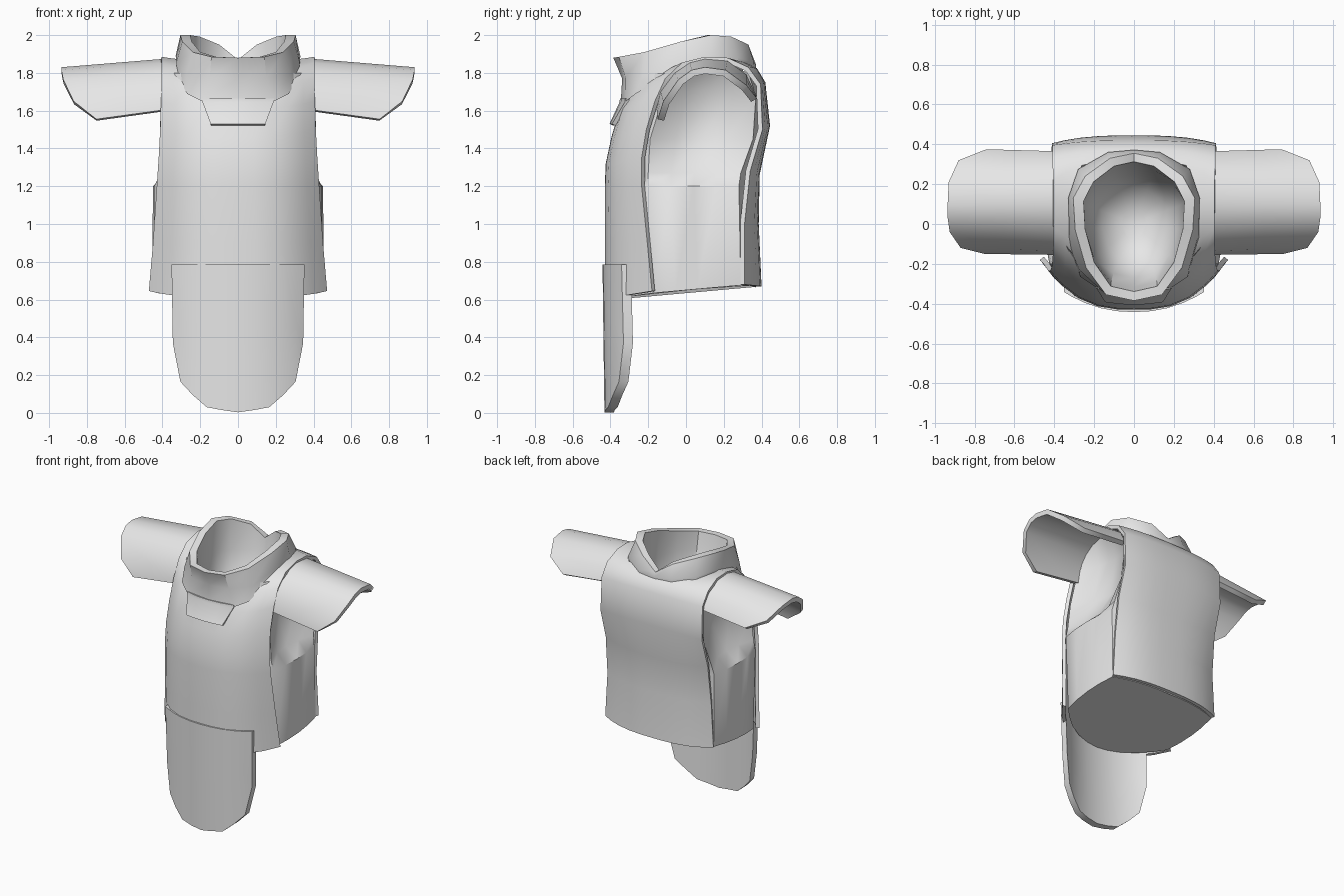
import bpy, bmesh, math

cube = bpy.data.objects.get("Cube")
if cube:
    bpy.data.objects.remove(cube, do_unlink=True)

grey = bpy.data.materials.new("plain grey")
grey.use_nodes = True
grey.diffuse_color = (0.8, 0.8, 0.8, 1)
grey.node_tree.nodes["Principled BSDF"].inputs["Base Color"].default_value = (0.8, 0.8, 0.8, 1)


def loft(name, rows, wrap=False, cap_start=False, cap_end=False,
         skip=None, thick=0, mirror=False):
    """Skin equal-length rows of points; optional hole, caps, thickness, mirror."""
    bm = bmesh.new()
    vs = [[bm.verts.new(p) for p in row] for row in rows]
    n = len(rows[0])
    for i in range(len(rows) - 1):
        for j in range(n if wrap else n - 1):
            if skip and skip(i, j):
                continue
            k = (j + 1) % n
            bm.faces.new((vs[i][j], vs[i][k], vs[i + 1][k], vs[i + 1][j]))
    if cap_start:
        bm.faces.new(vs[0][::-1])
    if cap_end:
        bm.faces.new(vs[-1])
    loose = [v for v in bm.verts if not v.link_faces]
    bmesh.ops.delete(bm, geom=loose, context='VERTS')
    mesh = bpy.data.meshes.new(name)
    bm.to_mesh(mesh)
    bm.free()
    mesh.materials.append(grey)
    ob = bpy.data.objects.new(name, mesh)
    bpy.context.collection.objects.link(ob)
    bpy.ops.object.select_all(action='DESELECT')
    ob.select_set(True)
    bpy.context.view_layer.objects.active = ob
    # Apply the thickness first so that its rim edges become sharp
    if thick:
        m = ob.modifiers.new("thickness", 'SOLIDIFY')
        m.thickness, m.offset = thick, -1
        bpy.ops.object.modifier_apply(modifier=m.name)
    bpy.ops.object.shade_smooth_by_angle(angle=math.radians(38))
    if mirror:
        m = ob.modifiers.new("mirror", 'MIRROR')
        m.use_mirror_merge = False


def mix(a, b, t):
    return a + (b - a) * t


U = [-1, -.85, -.65, -.42, -.2, 0, .2, .42, .65, .85, 1]

# Vest shell: runs from the front hem over the shoulders to the back hem
# (edge x, edge y, edge z, centre y, centre z)
path = [
    (.472, -.18, .645, -.43, .605), (.45, -.205, .9, -.43, .9),
    (.43, -.235, 1.2, -.43, 1.2), (.42, -.235, 1.35, -.425, 1.32),
    (.412, -.21, 1.5, -.395, 1.46), (.408, -.165, 1.65, -.35, 1.61),
    (.405, -.11, 1.77, -.27, 1.72), (.405, -.02, 1.855, -.14, 1.80),
    (.405, .10, 1.885, .08, 1.86), (.405, .22, 1.88, .325, 1.85),
    (.41, .33, 1.83, .375, 1.825), (.41, .395, 1.74, .42, 1.75),
    (.412, .405, 1.5, .445, 1.52), (.415, .34, 1.28, .39, 1.26),
    (.422, .31, 1.0, .385, 1.0), (.44, .31, .68, .40, .67)]
shell = [[(u * ex, mix(cy, ey, abs(u) ** 2.8), mix(cz, ez, abs(u) ** 2.8)) for u in U]
         for ex, ey, ez, cy, cz in path]
loft("vest_shell", shell, thick=.025,  # neck hole, narrower at the front
     skip=lambda i, j: (6 <= i <= 8 and 2 <= j <= 7) or (i == 5 and 3 <= j <= 6))

# Inner body: bulging side panels below, dished arm sockets above
# (z, half width, front edge y, front centre y, back edge y, back centre y, side bulge, rise)
levels = [
    (.65, .43, -.17, -.39, .29, .37, .025, 0), (1.2, .425, -.20, -.39, .28, .35, .025, 0),
    (1.27, .41, -.20, -.38, .29, .36, -.05, 0), (1.45, .395, -.19, -.35, .355, .40, -.12, 0),
    (1.68, .39, -.12, -.30, .37, .41, -.12, .03), (1.80, .385, -.04, -.325, .33, .36, 0, .05)]
body = []
for n, (z, a, ef, cf, eb, cb, bulge, rise) in enumerate(levels):
    side = [(a + bulge * w, mix(ef, eb, t), z + rise * w)
            for t, w in ((.25, .75), (.5, 1), (.75, .75))]
    ring = [(u * a, mix(cf, ef, abs(u) ** 2.2), z) for u in U] + side
    ring += [(u * a, mix(cb, eb, abs(u) ** 2.2), z) for u in reversed(U)]
    ring += [(-x, y, h) for x, y, h in reversed(side)]
    if n == 0:  # underside slopes down to the front and sags slightly
        ring = [(x, y, h + .09 * y - .02 * max(0, 1 - abs(x) / a)) for x, y, h in ring]
    body.append(ring)
loft("inner_body", body, wrap=True, cap_start=True)


# Collar: standing ring with a notch at the back and a bowl inside
def full(half):
    return half + [(-x, y, z) for x, y, z in half[-2:0:-1]]


base = full([(0, -.345, 1.65), (.19, -.318, 1.65), (.27, -.265, 1.69), (.325, -.10, 1.79),
             (.325, .13, 1.85), (.275, .275, 1.83), (.13, .355, 1.81), (0, .365, 1.81)])
waist = full([(0, -.338, 1.77), (.15, -.32, 1.775), (.275, -.23, 1.79), (.325, -.05, 1.86),
              (.33, .13, 1.89), (.28, .275, 1.88), (.13, .36, 1.855), (0, .372, 1.84)])
rim = full([(0, -.385, 1.88), (.14, -.355, 1.885), (.24, -.22, 1.91), (.295, -.03, 1.965),
            (.305, .13, 2.0), (.245, .24, 1.992), (.12, .33, 1.95), (0, .355, 1.87)])


def inside(sx, sy, z=None):
    return [(x * sx, y * sy, pz if z is None else z) for x, y, pz in rim]


loft("collar", [base, waist, rim, inside(.83, .88), inside(.82, .82, 1.77),
                inside(.74, .70, 1.62), inside(.54, .52, 1.5), inside(.2, .2, 1.44)],
     wrap=True, cap_end=True)

# Tapered tab below the collar front
tab = [(.145, 1.53, -.405, -.392), (.188, 1.645, -.352, -.324), (.19, 1.665, -.35, -.322)]
loft("collar_tab", [[(u * w, mix(yc, ye, u * u), z) for u in (-1, -.5, 0, .5, 1)]
                    for w, z, yc, ye in tab], thick=.022)

# Shoulder sleeves: arched sheets with rounded outer ends
# (root y, root z, tip y, tip z, tip x)
arch = [(-.155, 1.605, -.15, 1.555, .75), (-.135, 1.70, -.12, 1.65, .87),
        (-.06, 1.80, -.04, 1.765, .925), (.02, 1.855, .03, 1.815, .935),
        (.10, 1.875, .10, 1.83, .935), (.22, 1.865, .21, 1.815, .93),
        (.32, 1.79, .32, 1.735, .88), (.365, 1.70, .375, 1.665, .74)]
loft("shoulder_sleeve",
     [[(mix(.385, tx, t), mix(ry, ty, t), mix(rz, tz, t)) for t in (0, .5, 1)]
      for ry, rz, ty, tz, tx in arch], thick=.035, mirror=True)

# Hanging front flap: thick curved plate with a rounded lower end
half = [(0, .003), (.085, .015), (.165, .03), (.24, .095), (.305, .165), (.345, .37)]
flap = []
for x, z in [(-x, z) for x, z in half[:0:-1]] + half:
    bend = 1.05 * abs(x) ** 2.2
    front = [(x * (1 + .02 * t), mix(-.432, -.442, t) + bend, mix(z, .785, t))
             for t in (1, .5, 0)]
    flap.append(front + [(px, py + .05, pz) for px, py, pz in reversed(front)])
loft("front_flap", flap, wrap=True, cap_start=True, cap_end=True)
